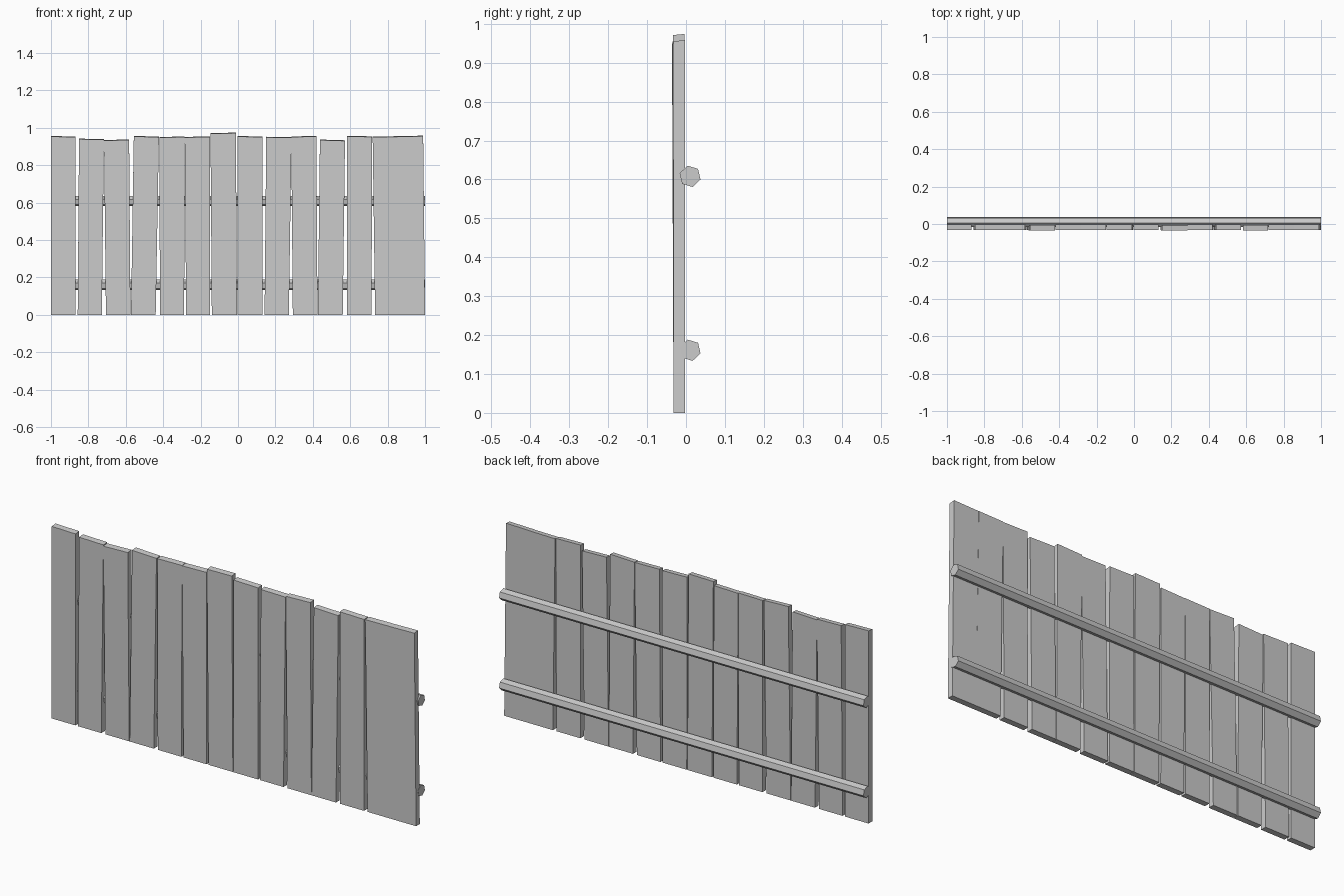
import bpy, bmesh, math

if "Cube" in bpy.data.objects:
    bpy.data.objects.remove(bpy.data.objects["Cube"])

# plank: bottom left/right x, top left/right x, top height left/right, lean of the top in y
PLANKS = [
    (-1.00, -.870, -1.00, -.870, .956, .953, 0),
    (-.857, -.728, -.850, -.717, .942, .939, .001),
    (-.706, -.575, -.716, -.582, .934, .938, -.001),
    (-.572, -.440, -.557, -.423, .957, .952, -.003),
    (-.418, -.288, -.419, -.285, .951, .953, 0),
    (-.277, -.150, -.285, -.151, .951, .954, .001),
    (-.140, -.006, -.147, -.011, .972, .974, -.001),
    (-.002, .132, -.003, .132, .956, .953, .001),
    (.142, .272, .151, .286, .952, .950, -.004),
    (.293, .425, .285, .419, .953, .957, 0),
    (.427, .560, .438, .572, .937, .933, .001),
    (.582, .714, .583, .717, .957, .954, -.003),
    (.733, .868, .720, .854, .953, .955, .001),
    (.862, 1.00, .854, .990, .955, .958, 0),
]
FRONT, BACK = -.032, -.003


def make_object(name, bm):
    bmesh.ops.recalc_face_normals(bm, faces=bm.faces)
    mesh = bpy.data.meshes.new(name)
    bm.to_mesh(mesh)
    bm.free()
    obj = bpy.data.objects.new(name, mesh)
    bpy.context.collection.objects.link(obj)
    return obj


def prism(name, near, far):
    """Solid between two matching outlines."""
    bm = bmesh.new()
    a = [bm.verts.new(p) for p in near]
    b = [bm.verts.new(p) for p in far]
    bm.faces.new(a)
    bm.faces.new(b)
    n = len(a)
    for i in range(n):
        bm.faces.new((a[i], a[(i + 1) % n], b[(i + 1) % n], b[i]))
    return make_object(name, bm)


# Crooked upright planks
for i, (b0, b1, t0, t1, h0, h1, lean) in enumerate(PLANKS):
    def outline(y, drop):
        return [(b0, y, 0), (b1, y, 0),
                (t1, y + lean, h1 - drop), (t0, y + lean, h0 - drop)]
    prism(f"plank_{i + 1:02d}", outline(FRONT, .003), outline(BACK, 0))

# Two six-sided cross rails on the back
for name, z in (("lower_rail", .161), ("upper_rail", .608)):
    def ring(x):
        return [(x, .0105 + .028 * math.cos(a), z + .028 * math.sin(a))
                for a in (math.radians(60 * k - 17) for k in range(6))]
    prism(name, ring(-1), ring(1))
